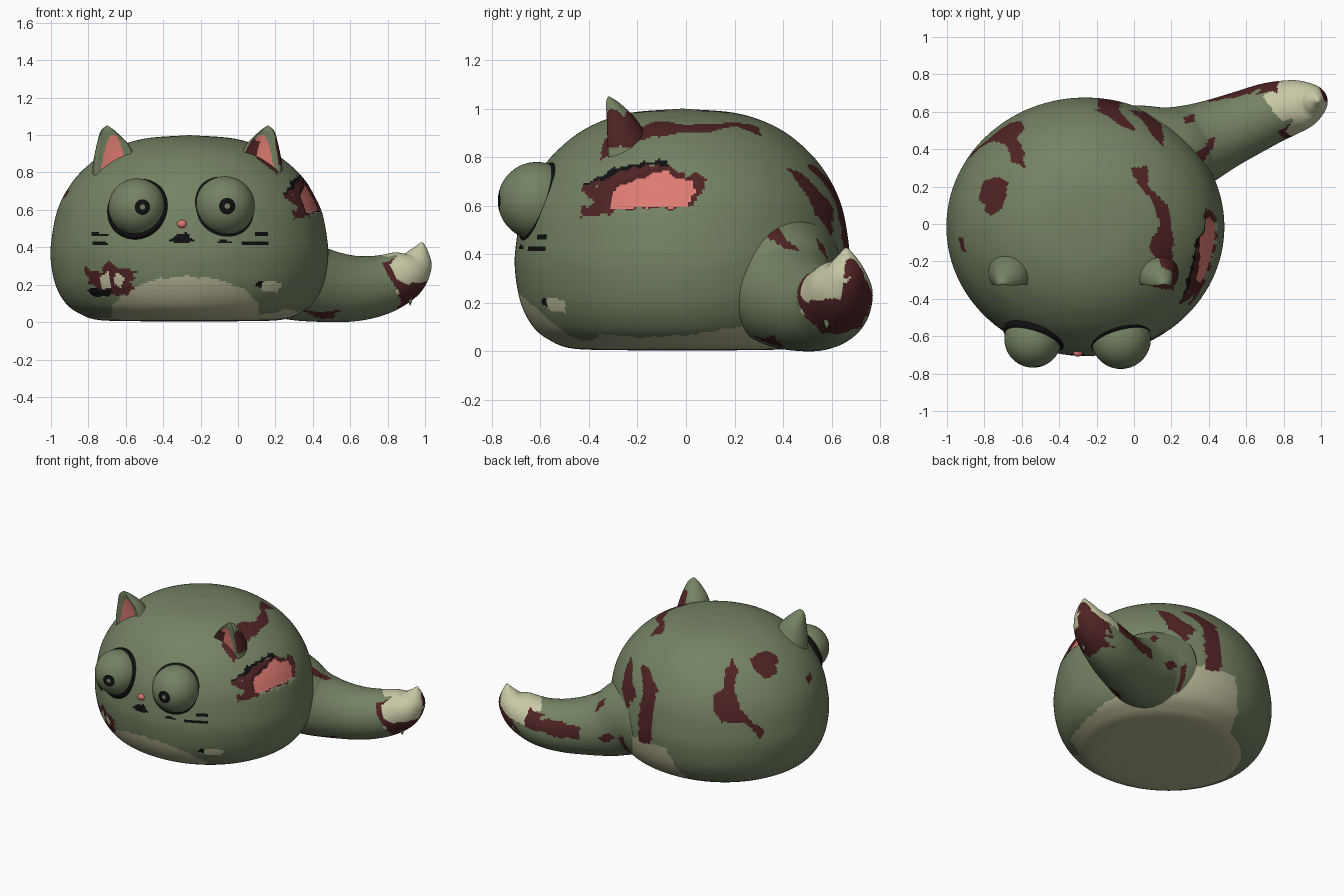
import bpy
import bmesh
from math import sin, cos, pi, radians, sqrt
from mathutils import Vector, noise

cube = bpy.data.objects.get("Cube")
if cube:
    bpy.data.objects.remove(cube, do_unlink=True)

# Colours
COLOURS = {
    "green_skin": (.175, .225, .125),
    "cream": (.58, .58, .38),
    "belly_beige": (.46, .45, .29),
    "flesh_pink": (.73, .2, .17),
    "dried_blood": (.08, .017, .018),
    "black": (.005, .005, .006),
}
MATERIALS = []
for label, rgb in COLOURS.items():
    mat = bpy.data.materials.new(label)
    mat.use_nodes = True
    mat.diffuse_color = (*rgb, 1)
    mat.node_tree.nodes["Principled BSDF"].inputs["Base Color"].default_value = (*rgb, 1)
    MATERIALS.append(mat)
GREEN, CREAM, BELLY, PINK, BLOOD, BLACK = range(len(MATERIALS))

# Projection directions: azimuth of the viewing side and elevation, in degrees
FRONT, SIDE, TOP = (-90, 0), (0, 0), (-90, 90)
BACK_LEFT, UNDER = (135, 20), (45, -20)


def spline(points, steps):
    """Smooth curve through the points."""
    pts = [Vector(p) for p in points]
    pts = [2 * pts[0] - pts[1]] + pts + [2 * pts[-1] - pts[-2]]
    out = []
    for a, b, c, d in zip(pts, pts[1:], pts[2:], pts[3:]):
        for i in range(steps):
            t = i / steps
            out.append(b + (c - a) * (t / 2) + (2 * a - 5 * b + 4 * c - d) * (t * t / 2)
                       + (3 * b - a - 3 * c + d) * (t ** 3 / 2))
    return out + [pts[-2]]


def loft(rings):
    """Closed skin through equal rings of points."""
    bm = bmesh.new()
    rows = [[bm.verts.new(p) for p in ring] for ring in rings]
    for low, high in zip(rows, rows[1:]):
        for i in range(len(low)):
            bm.faces.new((low[i - 1], low[i], high[i], high[i - 1]))
    bm.faces.new(rows[0])
    bm.faces.new(rows[-1])
    bmesh.ops.recalc_face_normals(bm, faces=bm.faces)
    bm.normal_update()
    return bm


def finish(bm, name):
    mesh = bpy.data.meshes.new(name)
    bm.to_mesh(mesh)
    bm.free()
    for mat in MATERIALS:
        mesh.materials.append(mat)
    mesh.shade_smooth()
    obj = bpy.data.objects.new(name, mesh)
    bpy.context.collection.objects.link(obj)
    return obj


def inside(u, v, poly):
    hit = False
    for i, (ax, ay) in enumerate(poly):
        bx, by = poly[i - 1]
        if (ay > v) != (by > v) and u < (bx - ax) * (v - ay) / (by - ay) + ax:
            hit = not hit
    return hit


def stamp(bm, view, colour, poly, rough=.012):
    """Colour the faces that fall inside a ragged outline seen from one side."""
    az, el = map(radians, view)
    toward = Vector((cos(az) * cos(el), sin(az) * cos(el), sin(el)))
    right = Vector((-sin(az), cos(az), 0))
    up = toward.cross(right)
    origin = Vector((0, 0, .525 if view in (BACK_LEFT, UNDER) else 0))
    lo_u, hi_u = min(p[0] for p in poly) - .03, max(p[0] for p in poly) + .03
    for f in bm.faces:
        if f.normal.dot(toward) < .05:
            continue
        c = f.calc_center_median() - origin
        u, v = c.dot(right), c.dot(up)
        if lo_u < u < hi_u:
            n = noise.noise(c * 25) * rough
            if inside(u + n, v - n, poly):
                f.material_index = colour


# Body: a squat rounded bun
MID = Vector((-.26, -.015, 0))
profile = spline([(.002, .004), (.4, .005), (.66, .012), (.79, .045), (.89, .1), (.965, .2),
                  (1, .34), (.99, .46), (.95, .6), (.87, .72), (.75, .825), (.57, .92),
                  (.33, .98), (.002, 1)], 13)
SEGS = 340
body = loft([[MID + Vector((.742 * r * cos(2 * pi * i / SEGS), .69 * r * sin(2 * pi * i / SEGS), z))
              for i in range(SEGS)] for r, z in profile])
for f in body.faces:
    if f.calc_center_median().z < .022:
        f.material_index = BELLY

# Belly patch
stamp(body, UNDER, BELLY, [(-.43, -.45), (-.15, -.28), (.1, -.2), (.3, -.12), (.5, -.05), (.7, -.12),
                           (.7, -.34), (.63, -.5), (.55, -.7), (.2, -.8), (-.3, -.65)])
stamp(body, FRONT, BELLY, [(-.68, 0), (-.67, .09), (-.6, .16), (-.48, .22), (-.3, .245), (-.1, .23),
                           (.04, .17), (.11, .1), (.12, 0)])
# Blood stains on the back and crown
stamp(body, BACK_LEFT, BLOOD, [(-.36, .12), (-.32, .08), (-.29, -.05), (-.32, -.15), (-.35, -.42),
                               (-.41, -.4), (-.41, -.22), (-.37, -.06)])
stamp(body, BACK_LEFT, BLOOD, [(.2, .14), (.23, .05), (.18, -.06), (.22, -.2), (.3, -.3), (.38, -.35),
                               (.35, -.42), (.3, -.35), (.22, -.28), (.09, -.28), (.04, -.19),
                               (.05, -.1), (.11, -.06), (.14, .05)])
stamp(body, BACK_LEFT, BLOOD, [(.32, .12), (.43, .17), (.52, .12), (.49, .03), (.41, -.02), (.34, .05)])
stamp(body, BACK_LEFT, BLOOD, [(.7, -.04), (.74, -.01), (.75, -.06), (.71, -.08)])
stamp(body, TOP, BLOOD, [(-.02, .3), (.07, .31), (.08, .2), (.18, .1), (.21, -.1), (.21, -.35), (.1, -.34),
                         (.13, -.2), (.08, -.13), (.14, 0), (.1, .12), (0, .25)])
stamp(body, TOP, BLOOD, [(-.03, .61), (.06, .6), (.15, .53), (.16, .41), (.1, .47), (.05, .55)])
# Open wound on the flank
stamp(body, SIDE, BLOOD, [(-.44, .54), (-.33, .58), (-.05, .59), (.07, .63), (.08, .72), (0, .73),
                          (-.08, .77), (-.25, .75), (-.43, .66), (-.38, .62)], .03)
stamp(body, SIDE, BLACK, [(-.43, .67), (-.25, .765), (-.08, .79), (-.07, .76), (-.15, .77), (-.3, .72)], .02)
stamp(body, SIDE, PINK, [(-.32, .59), (0, .6), (.04, .67), (.02, .72), (-.05, .72), (-.08, .76),
                         (-.2, .72), (-.3, .67)])
# Torn corner with bone at the lower front
stamp(body, FRONT, BLOOD, [(-.82, .29), (-.74, .27), (-.69, .33), (-.64, .29), (-.53, .26), (-.58, .22),
                           (-.54, .17), (-.64, .14), (-.7, .16), (-.8, .2)], .02)
stamp(body, FRONT, BLACK, [(-.82, .18), (-.67, .175), (-.7, .14), (-.78, .145)])
stamp(body, FRONT, CREAM, [(-.74, .24), (-.7, .28), (-.68, .2), (-.73, .17)])
stamp(body, FRONT, CREAM, [(-.65, .27), (-.61, .24), (-.62, .18), (-.66, .2)])
stamp(body, FRONT, BLACK, [(.09, .2), (.13, .23), (.13, .17)])
stamp(body, FRONT, CREAM, [(.12, .17), (.14, .225), (.24, .21), (.21, .16)], 0)
# Mouth and whiskers
stamp(body, FRONT, BLACK, [(-.37, .43), (-.32, .48), (-.28, .48), (-.23, .43), (-.3, .42)])
stamp(body, FRONT, BLACK, [(-.13, .42), (-.08, .445), (-.02, .425)], 0)
for left, right, z in ((-.78, -.69, .465), (-.78, -.7, .42), (.09, .16, .47), (.02, .16, .42)):
    stamp(body, FRONT, BLACK, [(left, z - .008), (left, z + .012), (right, z + .008), (right, z - .006)], 0)
# Sink the raw flesh a little
raw = {v for f in body.faces if f.material_index == PINK for v in f.verts}
sunk = [(v, v.co - v.normal * .015) for v in raw]
for v, place in sunk:
    v.co = place
finish(body, "body")

# Tail: a thick tube curling up to a bony tip
path = spline([(.05, .34, .33, .3), (.19, .37, .29, .265), (.32, .42, .23, .225), (.46, .48, .195, .196),
               (.6, .54, .18, .178), (.72, .59, .19, .165), (.82, .62, .22, .15), (.9, .64, .265, .13),
               (.95, .655, .315, .095), (.972, .66, .37, .055), (.985, .66, .425, .008)], 12)
rings = []
for k, p in enumerate(path):
    tangent = (path[min(k + 1, len(path) - 1)] - path[max(k - 1, 0)]).to_3d().normalized()
    across = tangent.cross(Vector((0, 0, 1))).normalized()
    over = across.cross(tangent)
    rings.append([p.to_3d() + max(p.w, .004) * (across * cos(2 * pi * i / 96) + over * sin(2 * pi * i / 96))
                  for i in range(96)])
tail = loft(rings)
for f in tail.faces:
    c = f.calc_center_median()
    if c.x + noise.noise(c * 15) * .05 > .87:
        f.material_index = BLOOD if f.normal.z < -.35 else CREAM
stamp(tail, SIDE, BLOOD, [(.46, .22), (.56, .07), (.72, .1), (.78, .22), (.74, .33), (.68, .3), (.6, .26), (.52, .22)])
stamp(tail, UNDER, BLOOD, [(-.31, .42), (-.18, .43), (.03, .25), (.03, .08), (-.15, .2), (-.33, .2)])
stamp(tail, UNDER, BLOOD, [(.16, .11), (.19, .14), (.22, .11), (.19, .07)])
stamp(tail, UNDER, CREAM, [(-.33, .3), (-.3, .33), (-.27, .3), (-.3, .27)], 0)
stamp(tail, BACK_LEFT, BLOOD, [(-1.14, -.15), (-1.03, -.24), (-.88, -.26), (-.74, -.31), (-.75, -.39),
                               (-.9, -.37), (-1.08, -.27)])
stamp(tail, BACK_LEFT, BLOOD, [(-.64, -.38), (-.57, -.35), (-.54, -.38), (-.6, -.41)])
stamp(tail, BACK_LEFT, CREAM, [(-1.16, .02), (-.94, -.05), (-.97, -.2), (-1.06, -.2), (-1.14, -.14)])
stamp(tail, TOP, BLOOD, [(.46, .75), (.7, .8), (.8, .8), (.8, .68), (.7, .73)])
stamp(tail, TOP, CREAM, [(.78, .8), (.96, .8), (1.04, .6), (.88, .53), (.84, .63), (.77, .7)])
stamp(tail, FRONT, BLOOD, [(.77, .31), (.85, .35), (.84, .28), (.9, .2), (1, .2), (.96, .1), (.9, .11), (.84, .19)])
stamp(tail, FRONT, BLOOD, [(.34, .07), (.42, .02), (.5, .02), (.55, .07), (.45, .05)])
stamp(tail, FRONT, CREAM, [(.81, .31), (.85, .36), (1.1, .5), (1.1, .22), (.9, .2), (.85, .23)])
finish(tail, "tail")

# Blood drip under the tail tip
finish(loft([[Vector((.92 + r * cos(i * pi / 6), .58 + r * sin(i * pi / 6), z)) for i in range(12)]
             for r, z in ((.03, .22), (.016, .15), (.01, .11), (.002, .09))]), "tail_drip")

# Ears: scooped cones with a pink inside
for side, name in ((1, "left_ear"), (-1, "right_ear")):
    rings = []
    for off, y, z, r in spline([(.37, -.25, .76, .14), (.385, -.265, .85, .12), (.4, -.285, .95, .085),
                                (.425, -.31, 1.02, .04), (.43, -.32, 1.05, .004)], 9):
        ring = []
        for i in range(64):
            a = 2 * pi * i / 64
            scoop = max(0, cos(a) - .5) * r * 1.3
            ring.append(Vector((-.27 + side * (off + r * sin(a)), y - r * cos(a) + scoop, z)))
        rings.append(ring)
    ear = loft(rings)
    for f in ear.faces:
        c = f.calc_center_median()
        reach = .085 * sqrt(max(0, (1.01 - c.z) / .17))
        if f.normal.y < 0 and abs(c.x + .27 - side * .395) < reach * .75 and c.z < 1 and c.y < -.25:
            f.material_index = PINK
    if side == 1:
        stamp(ear, SIDE, BLOOD, [(-.36, .84), (-.36, .95), (-.3, .99), (-.2, .97), (-.05, .9), (-.05, .84)], .03)
    finish(ear, name)

# Eyes: bulging balls in dark rims, pupils cut into the pole rings
for name, centre, radius, facing, gaze in (
        ("right_eye", (-.54, -.615, .615), .153, (-.28, -.9, .32), (.2, -1, 0)),
        ("left_eye", (-.07, -.615, .62), .16, (.25, -.9, .32), (.08, -1, 0))):
    centre, facing = Vector(centre), Vector(facing).normalized()
    gaze = Vector(gaze).normalized()
    ball = bmesh.new()
    bmesh.ops.create_uvsphere(ball, u_segments=48, v_segments=34, radius=radius)
    for f in ball.faces:
        slope = f.calc_center_median().normalized().z
        if cos(radians(16)) < slope < cos(radians(5)):
            f.material_index = BLACK
    eye = finish(ball, name)
    eye.location = centre
    eye.rotation_euler = gaze.to_track_quat("Z", "Y").to_euler()
    bpy.ops.mesh.primitive_torus_add(
        major_segments=64, minor_segments=14, major_radius=radius - .008, minor_radius=.025,
        location=centre - facing * .015 - Vector((0, 0, .006)),
        rotation=facing.to_track_quat("Z", "Y").to_euler())
    rim = bpy.context.object
    rim.name = name + "_rim"
    rim.data.materials.append(MATERIALS[BLACK])
    rim.data.shade_smooth()

# Nose
bm = bmesh.new()
bmesh.ops.create_uvsphere(bm, u_segments=20, v_segments=12, radius=.026)
for f in bm.faces:
    f.material_index = PINK
nose = finish(bm, "nose")
nose.location = (-.3, -.688, .525)
nose.scale = (1, .8, .85)
